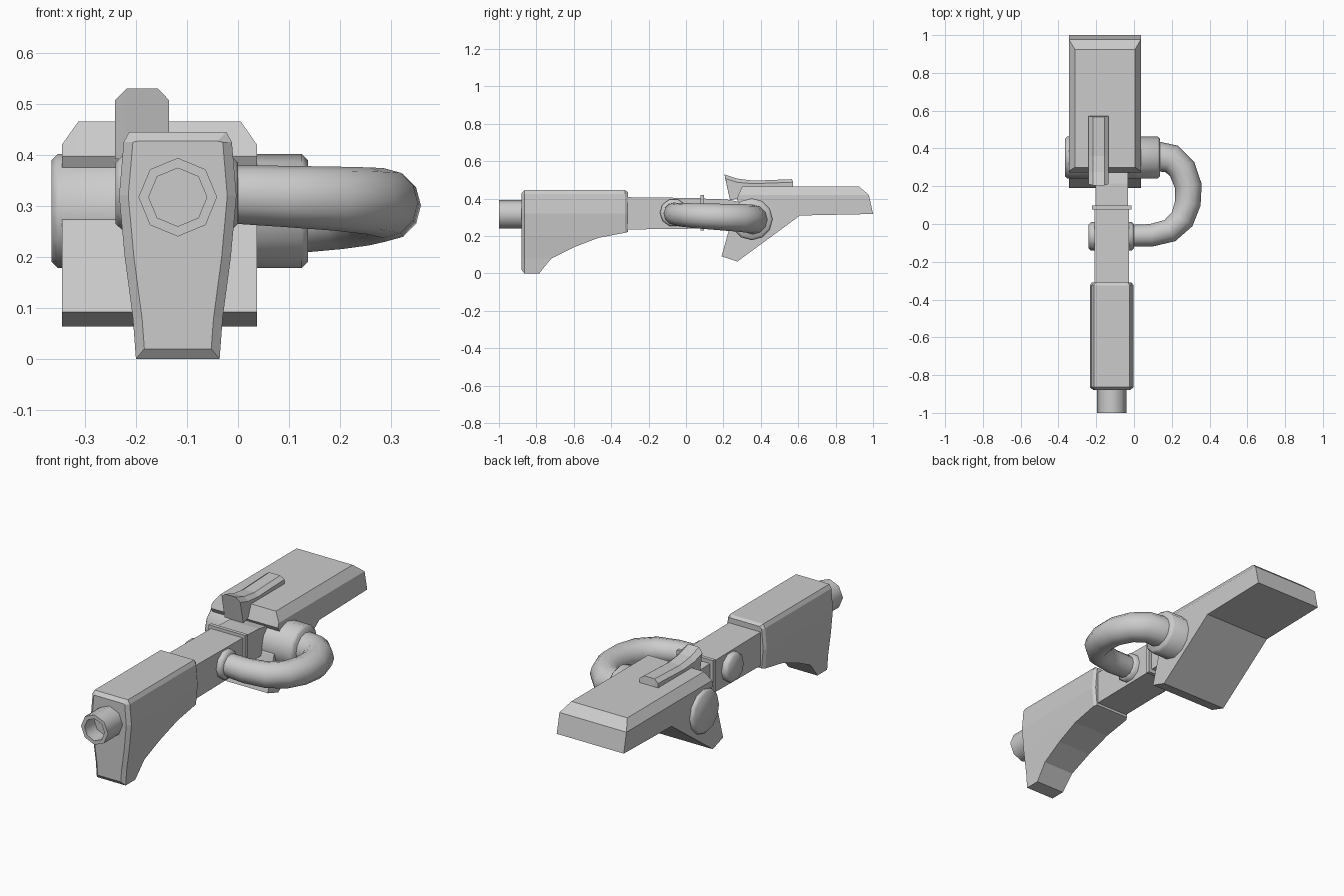
import bpy, bmesh, math
from mathutils import Vector

if "Cube" in bpy.data.objects:
    bpy.data.objects.remove(bpy.data.objects["Cube"])

CX = -0.118  # centre line of the barrel parts


def loft(name, rings, smooth=False):
    """Skin a list of equal-length closed rings and cap both ends."""
    bm = bmesh.new()
    vs = [[bm.verts.new(p) for p in r] for r in rings]
    n = len(rings[0])
    for a, b in zip(vs, vs[1:]):
        for i in range(n):
            j = (i + 1) % n
            bm.faces.new((a[i], a[j], b[j], b[i]))
    bm.faces.new(vs[0])
    bm.faces.new(vs[-1])
    bmesh.ops.remove_doubles(bm, verts=bm.verts, dist=1e-5)
    bmesh.ops.recalc_face_normals(bm, faces=bm.faces)
    me = bpy.data.meshes.new(name)
    bm.to_mesh(me)
    bm.free()
    ob = bpy.data.objects.new(name, me)
    bpy.context.collection.objects.link(ob)
    if smooth:
        bpy.context.view_layer.objects.active = ob
        ob.select_set(True)
        bpy.ops.object.shade_smooth_by_angle(angle=math.radians(50))
        ob.select_set(False)
    return ob


def circle(c, u, v, r, n):
    return [Vector(c) + r * (math.cos(math.tau * i / n) * Vector(u) +
                             math.sin(math.tau * i / n) * Vector(v)) for i in range(n)]


def pin(name, x0, x1, y, z, r, bevel, n):
    """Cross pin along x with chamfered ends."""
    steps = [(x0, r - bevel), (x0 + bevel, r), (x1 - bevel, r), (x1, r - bevel)]
    loft(name, [circle((x, y, z), (0, 1, 0), (0, 0, 1), q, n) for x, q in steps], True)


def slab(name, layers):
    """Side profiles (y, z) placed at successive x positions."""
    return loft(name, [[(x, y, z) for y, z in prof] for x, prof in layers])


# Muzzle: hollow octagonal tube
loft("muzzle", [circle((CX, y, 0.317), (1, 0, 0), (0, 0, 1), r, 8)
                for y, r in [(-0.86, 0.077), (-1, 0.077), (-1, 0.057), (-0.92, 0.057)]], True)

# Handguard: cross-section clipped by the curved underside
section = [(0.445, 0.095), (0.425, 0.106), (0.32, 0.115), (0.2, 0.104), (0.08, 0.088), (0, 0.082)]


def half_width(z):
    for (z1, w1), (z0, w0) in zip(section, section[1:]):
        if z >= z0:
            return w0 + (w1 - w0) * (z - z0) / (z1 - z0)
    return section[-1][1]


rings = []
for y, low, inset in [(-0.88, 0.02, 0.018), (-0.864, 0, 0), (-0.785, 0, 0), (-0.72, 0.08, 0),
                      (-0.6, 0.14, 0), (-0.47, 0.19, 0), (-0.325, 0.218, 0), (-0.31, 0.222, 0.01)]:
    half = []
    for z, _ in section:
        z = max(z, low)
        half.append((half_width(z) - inset, min(z, 0.445 - inset)))
    rings.append([(CX + w, y, z) for w, z in half] + [(CX - w, y, z) for w, z in reversed(half)])
loft("handguard", rings)

# Receiver bar, collar and rear link
slab("receiver", [(x, [(-0.33, 0.235), (0.085, 0.24), (0.085, 0.403), (-0.33, 0.408)])
                  for x in (-0.209, -0.027)])
slab("collar", [(x, [(0.078, 0.23), (0.097, 0.23), (0.097, 0.419), (0.078, 0.419)])
                for x in (-0.222, -0.014)])
slab("rear_link", [(x, [(0.09, 0.25), (0.3, 0.25), (0.3, 0.38), (0.215, 0.396), (0.09, 0.4)])
                   for x in (-0.205, -0.033)])

# Cross pins
pin("front_pin", -0.24, 0.0, -0.065, 0.325, 0.075, 0.012, 10)
pin("stock_pin", -0.365, 0.137, 0.352, 0.29, 0.112, 0.012, 12)

# Stock: full sides with chamfered top edges
side = [(0.19, 0.092), (0.275, 0.064), (0.61, 0.31), (1.0, 0.318), (0.978, 0.42), (0.978, 0.42),
        (0.28, 0.42), (0.272, 0.397), (0.31, 0.33), (0.24, 0.27)]
inner = side[:5] + [(0.925, 0.465), (0.30, 0.465)] + side[7:]
slab("stock", [(-0.345, side), (-0.313, inner), (0.006, inner), (0.037, side)])

# Raised sight on top of the stock
low = [(0.235, 0.392), (0.3, 0.405), (0.32, 0.46), (0.572, 0.46), (0.572, 0.488),
       (0.36, 0.48), (0.275, 0.487), (0.211, 0.507)]
high = low[:4] + [(0.567, 0.504), (0.36, 0.496), (0.275, 0.507), (0.205, 0.53)]
slab("top_sight", [(-0.241, low), (-0.218, high), (-0.157, high), (-0.135, low)])

# Curved pipe joining the two pins, widening towards the stock
path = [(-0.02, -0.062), (0.09, -0.06), (0.19, -0.035), (0.255, 0.025), (0.285, 0.11),
        (0.288, 0.2), (0.255, 0.29), (0.2, 0.345), (0.12, 0.357)]
last = len(path) - 1
pts = [Vector((x, y, 0.323 - 0.035 * i / last)) for i, (x, y) in enumerate(path)]
rings = []
for i, p in enumerate(pts):
    t = (pts[min(i + 1, last)] - pts[max(i - 1, 0)]).normalized()
    side_dir = t.cross(Vector((0, 0, 1))).normalized()
    rings.append(circle(p, side_dir, side_dir.cross(t), 0.057 + 0.023 * i / last, 12))
loft("pipe", rings, True)
